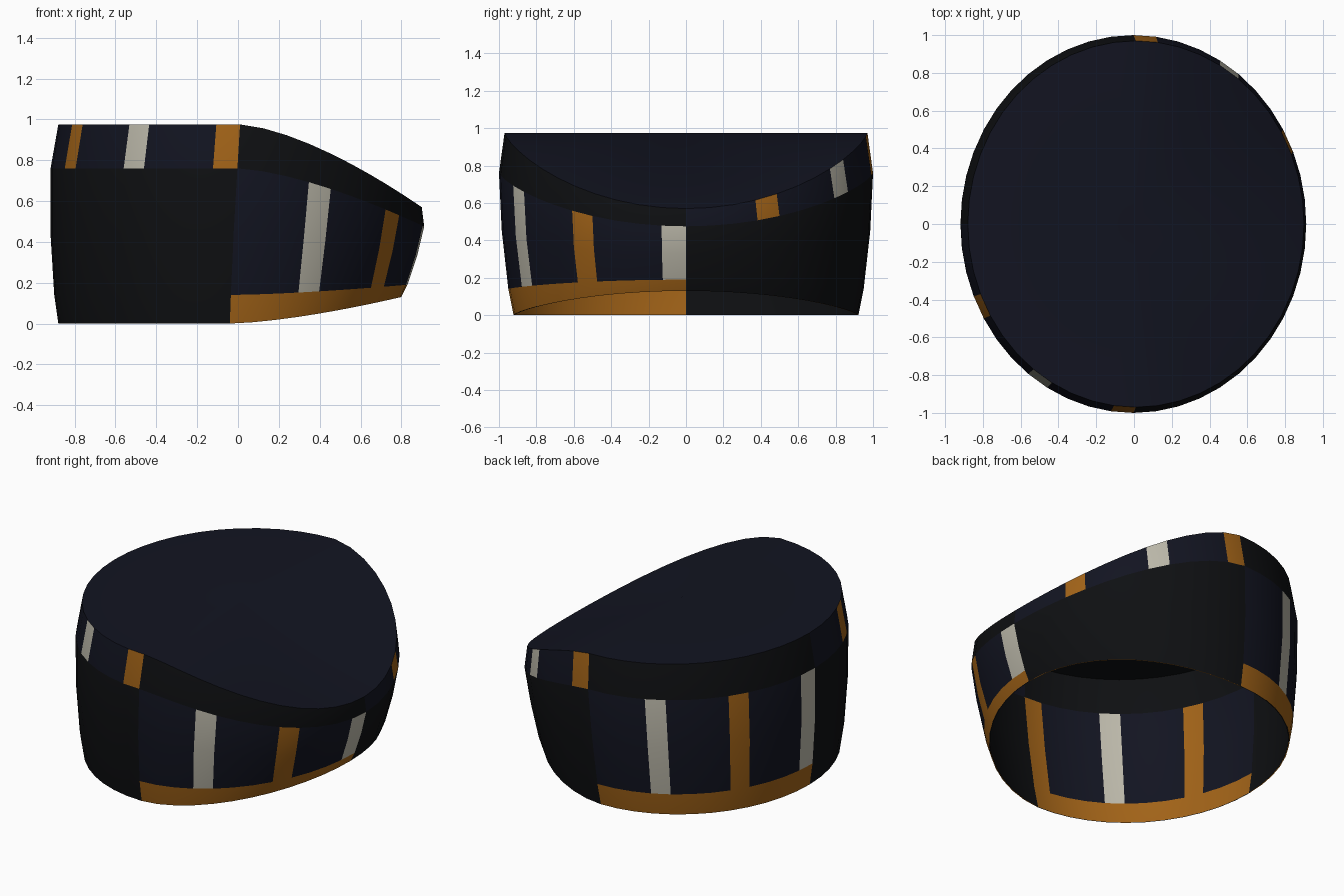
import bpy, bmesh, math

if "Cube" in bpy.data.objects:
    bpy.data.objects.remove(bpy.data.objects["Cube"])

N = 48            # columns around the cap
Q = N // 4        # columns per quarter panel

# Rings from hem to crown: x centre, x radius, y radius, height, height change at the +x side
RINGS = [(-0.04, 0.84, 0.922, 0.0, 0.13),
         (-0.035, 0.865, 0.95, 0.14, 0.05),
         (-0.021, 0.898, 0.985, 0.45, -0.12),
         (-0.003, 0.915, 1.0, 0.76, -0.285),
         (0.01, 0.89, 0.97, 0.975, -0.405)]


def material(name, color):
    m = bpy.data.materials.new(name)
    m.diffuse_color = (*color, 1)
    m.use_nodes = True
    m.node_tree.nodes["Principled BSDF"].inputs["Base Color"].default_value = m.diffuse_color
    return m


BLACK, NAVY, ORANGE, CREAM = range(4)
MATS = [material("black", (0.0045, 0.005, 0.006)),
        material("navy", (0.006, 0.007, 0.015)),
        material("orange", (0.36, 0.125, 0.009)),
        material("cream", (0.50, 0.48, 0.40))]


def point(ring, k, inset):
    cx, rx, ry, z, dz = ring
    a = 2 * math.pi * k / N
    s = max(0.0, math.sin(a)) ** 1.5
    return (cx + (rx - inset) * math.sin(a), -(ry - inset) * math.cos(a), z + dz * s)


def panel_color(row, k, swapped):
    quarter, col = divmod(k, Q)
    stripe = None
    if col % 4 == 3:
        # stripe colours alternate around each quarter
        stripe = ORANGE if (col == 7) == (quarter % 2 == 0) else CREAM
    tall_panel = (quarter % 2 == 0) != swapped
    if tall_panel:               # black rim, striped body, orange hem
        if row == 0:
            return ORANGE
        if row == 3:
            return BLACK
        return NAVY if stripe is None else stripe
    if row == 3:                 # striped rim, black body
        return NAVY if stripe is None else stripe
    return BLACK


def finish(bm, name):
    me = bpy.data.meshes.new(name)
    bm.to_mesh(me)
    bm.free()
    for m in MATS:
        me.materials.append(m)
    ob = bpy.data.objects.new(name, me)
    bpy.context.collection.objects.link(ob)
    bpy.ops.object.select_all(action='DESELECT')
    ob.select_set(True)
    bpy.context.view_layer.objects.active = ob
    bpy.ops.object.shade_smooth_by_angle(angle=math.radians(30))
    return ob


def side_wall(name, inset, lining):
    bm = bmesh.new()
    grid = [[bm.verts.new(point(r, k, inset)) for k in range(N)] for r in RINGS]
    for row in range(len(RINGS) - 1):
        for k in range(N):
            j = (k + 1) % N
            f = bm.faces.new((grid[row][k], grid[row][j], grid[row + 1][j], grid[row + 1][k]))
            f.material_index = panel_color(row, k, lining)
            if lining:
                f.normal_flip()
    return finish(bm, name)


def crown(name, inset, color, lining):
    bm = bmesh.new()
    rim = [bm.verts.new(point(RINGS[-1], k, inset)) for k in range(N)]
    mid = bm.verts.new((0.01, 0, RINGS[-1][3]))
    for k in range(N):
        f = bm.faces.new((rim[k], rim[(k + 1) % N], mid))
        f.material_index = color
        if lining:
            f.normal_flip()
    ob = finish(bm, name)
    if lining:
        ob.location.z = -0.005
    return ob


# Outer fabric, and lining with the panel pattern swapped
side_wall("outer_wall", 0.0, False)
side_wall("lining_wall", 0.005, True)

# Slanted top
crown("crown_top", 0.0, NAVY, False)
crown("crown_lining", 0.005, BLACK, True)
